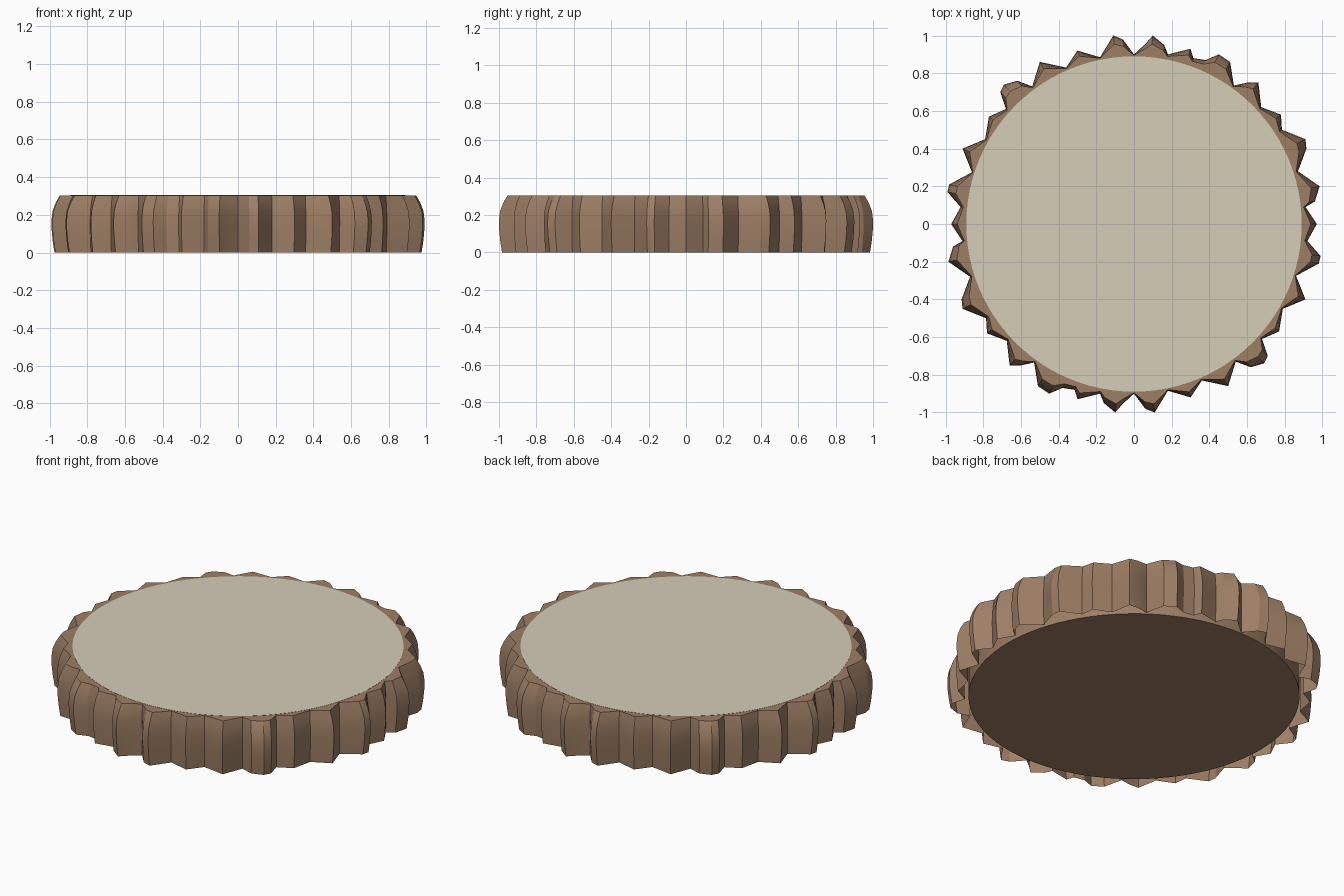
import bpy, bmesh, math

if "Cube" in bpy.data.objects:
    bpy.data.objects.remove(bpy.data.objects["Cube"])

def material(name, rgb):
    m = bpy.data.materials.new(name)
    m.diffuse_color = (*rgb, 1)
    m.use_nodes = True
    m.node_tree.nodes["Principled BSDF"].inputs["Base Color"].default_value = m.diffuse_color
    return m

bark_mat = material("bark_brown", (0.34, 0.21, 0.13))
wood_mat = material("cut_wood", (0.66, 0.61, 0.48))
CORE, TOP = 0.89, 0.305

def make_object(name, bm, mats):
    me = bpy.data.meshes.new(name)
    bm.to_mesh(me)
    bm.free()
    for m in mats:
        me.materials.append(m)
    ob = bpy.data.objects.new(name, me)
    bpy.context.collection.objects.link(ob)
    bpy.context.view_layer.objects.active = ob
    ob.select_set(True)
    bpy.ops.object.shade_smooth_by_angle(angle=math.radians(25))
    ob.select_set(False)
    return ob

# log core: round slab with a pale cut face on top
bm = bmesh.new()
bmesh.ops.create_cone(bm, cap_ends=True, segments=96, radius1=CORE, radius2=CORE, depth=TOP)
bmesh.ops.translate(bm, verts=bm.verts, vec=(0, 0, TOP / 2))
bm.normal_update()
for f in bm.faces:
    f.material_index = 1 if f.normal.z > 0.9 else 0
make_object("log_core", bm, [bark_mat, wood_mat])

# half of the ridged bark outline; the other half is the same turned by 180 degrees
half = [(0, .90), (.06, .955), (.10, 1.0), (.16, .95), (.18, .90), (.30, .93), (.315, .88),
        (.38, .87), (.45, .90), (.51, .86), (.53, .735), (.60, .75), (.66, .75), (.675, .62),
        (.78, .58), (.785, .50), (.91, .45), (.915, .40), (.87, .28), (.985, .20),
        (.96, .12), (.91, .09), (.97, .0), (.92, -.09), (.99, -.17), (.98, -.21),
        (.86, -.275), (.91, -.40), (.79, -.45), (.77, -.57), (.68, -.61), (.71, -.70),
        (.69, -.74), (.62, -.76), (.54, -.73), (.50, -.86), (.36, -.83), (.30, -.92),
        (.18, -.885), (.11, -1.0), (.06, -.98)]
outline = half + [(-x, -y) for x, y in half]

# bark: thin bulging shell, closed on top and open underneath
profile = [(0, .86), (.06, .94), (.12, .99), (.17, 1), (.22, .95), (.265, .8), (TOP - .001, .6), (TOP - .001, -.1)]
bm = bmesh.new()
rings = []
for z, amount in profile:
    ring = []
    for x, y in outline:
        r = math.hypot(x, y)
        s = (CORE + max(r - CORE, 0.005) * amount) / r if amount > 0 else 0.88 / r
        ring.append(bm.verts.new((x * s, y * s, z)))
    rings.append(ring)
n = len(outline)
for a, b in zip(rings, rings[1:]):
    for i in range(n):
        j = (i + 1) % n
        bm.faces.new((a[j], a[i], b[i], b[j]))
make_object("bark", bm, [bark_mat])
